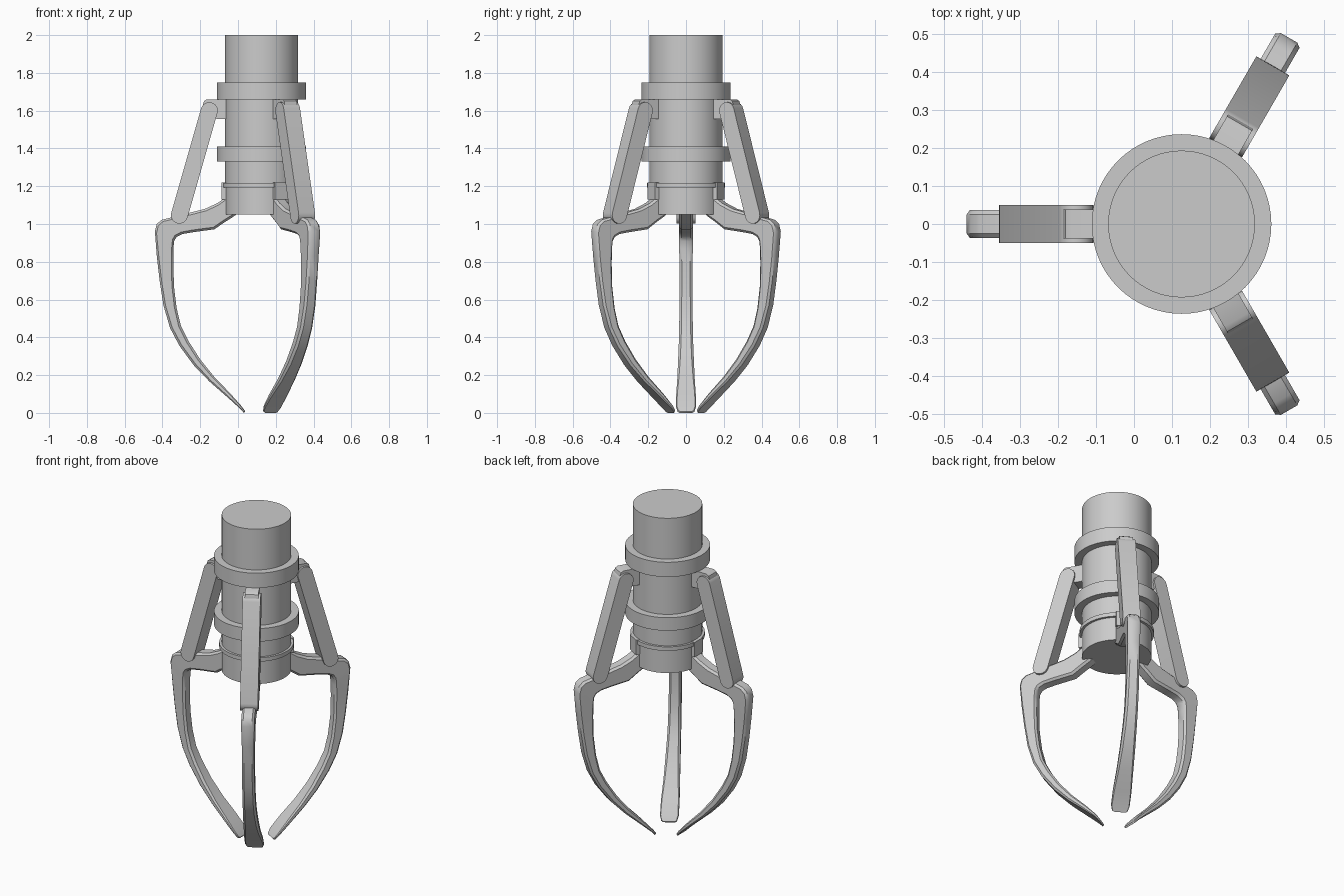
import bpy, bmesh
from math import sin, cos, pi, radians, atan2
from mathutils import Matrix

if "Cube" in bpy.data.objects:
    bpy.data.objects.remove(bpy.data.objects["Cube"])

AXIS_X = 0.125                      # the hub axis sits off-centre in x
ANGLES = {"left": 180, "back_right": 60, "front_right": -60}


def finish(name, bm, matrix=None, angle=35):
    bmesh.ops.recalc_face_normals(bm, faces=bm.faces)
    me = bpy.data.meshes.new(name)
    bm.to_mesh(me)
    bm.free()
    ob = bpy.data.objects.new(name, me)
    bpy.context.collection.objects.link(ob)
    if matrix:
        ob.matrix_world = matrix
    bpy.ops.object.select_all(action='DESELECT')
    ob.select_set(True)
    bpy.context.view_layer.objects.active = ob
    bpy.ops.object.shade_smooth_by_angle(angle=radians(angle))
    return ob


def cylinder(name, r, z0, z1):
    bm = bmesh.new()
    bmesh.ops.create_cone(bm, cap_ends=True, segments=64, radius1=r, radius2=r,
                          depth=z1 - z0,
                          matrix=Matrix.Translation((AXIS_X, 0, (z0 + z1) / 2)))
    return finish(name, bm)


def loft(name, rings, matrix, angle=35):
    """Skin equal-length closed rings and cap both ends."""
    bm = bmesh.new()
    vs = [[bm.verts.new(p) for p in ring] for ring in rings]
    n = len(vs[0])
    for a, b in zip(vs, vs[1:]):
        for i in range(n):
            j = (i + 1) % n
            bm.faces.new((a[i], a[j], b[j], b[i]))
    bm.faces.new(vs[0])
    bm.faces.new(vs[-1])
    return finish(name, bm, matrix, angle)


def slab(name, profile, w, matrix):
    """Extrude an (r, z) profile to half-width w on both sides."""
    return loft(name, [[(r, s * w, z) for r, z in profile] for s in (-1, 1)], matrix)


def capsule(p, q, rad, n=10):
    """Round-ended bar outline between two pivot points."""
    a = atan2(q[1] - p[1], q[0] - p[0])
    return [(c[0] + rad * cos(a + s + pi * i / n), c[1] + rad * sin(a + s + pi * i / n))
            for c, s in ((q, -pi / 2), (p, pi / 2)) for i in range(n + 1)]


def claw_section(o, i, w):
    """Chamfered rectangle from outer point o to inner point i."""
    dr, dz = i[0] - o[0], i[1] - o[1]
    t = (dr * dr + dz * dz) ** 0.5
    c = min(0.012, 0.25 * t)
    f = c / t
    return [(o[0] + dr * k, y, o[1] + dz * k) for k, y in (
        (0, -w + c), (0, w - c), (f, w), (1 - f, w),
        (1, w - c), (1, -w + c), (1 - f, -w), (f, -w))]


# Central shaft and collars
cylinder("shaft", 0.193, 1.05, 2.0)
cylinder("upper_collar", 0.236, 1.66, 1.75)
cylinder("lower_collar", 0.236, 1.33, 1.41)
cylinder("pivot_ring", 0.207, 1.193, 1.217)

# Claw sections: outer point, inner point (radius, height), half-width
CLAW = [
    ((.15, 1.16), (.12, 1.06), .037), ((.185, 1.145), (.155, 1.035), .037),
    ((.235, 1.11), (.195, 1.01), .037), ((.30, 1.08), (.25, .972), .037),
    ((.38, 1.06), (.36, .957), .037), ((.47, 1.037), (.42, .947), .037),
    ((.53, 1.022), (.45, .932), .037), ((.555, 1.0), (.463, .91), .037),
    ((.565, .96), (.467, .87), .037), ((.555, .83), (.467, .79), .034),
    ((.54, .70), (.464, .67), .034), ((.52, .57), (.45, .555), .035),
    ((.485, .45), (.427, .46), .036), ((.435, .355), (.387, .38), .038),
    ((.36, .253), (.325, .283), .042), ((.275, .165), (.25, .19), .046),
    ((.18, .082), (.165, .102), .052), ((.118, .026), (.108, .038), .052),
    ((.098, .004), (.09, .013), .044), ((.093, 0), (.087, .008), .034),
]

# Three identical claw assemblies around the shaft
for side, deg in ANGLES.items():
    m = Matrix.Translation((AXIS_X, 0, 0)) @ Matrix.Rotation(radians(deg), 4, 'Z')
    loft(side + "_claw", [claw_section(*s) for s in CLAW], m, 40)
    slab(side + "_link", capsule((.435, 1.047), (.277, 1.6), .045), .05, m)
    slab(side + "_upper_bracket", [(.17, 1.66), (.29, 1.66), (.305, 1.65), (.311, 1.63),
                                   (.311, 1.605), (.235, 1.555), (.17, 1.555)], .038, m)
    slab(side + "_lower_lug", [(.17, 1.22), (.212, 1.22), (.212, 1.13), (.17, 1.13)],
         .04, m)
